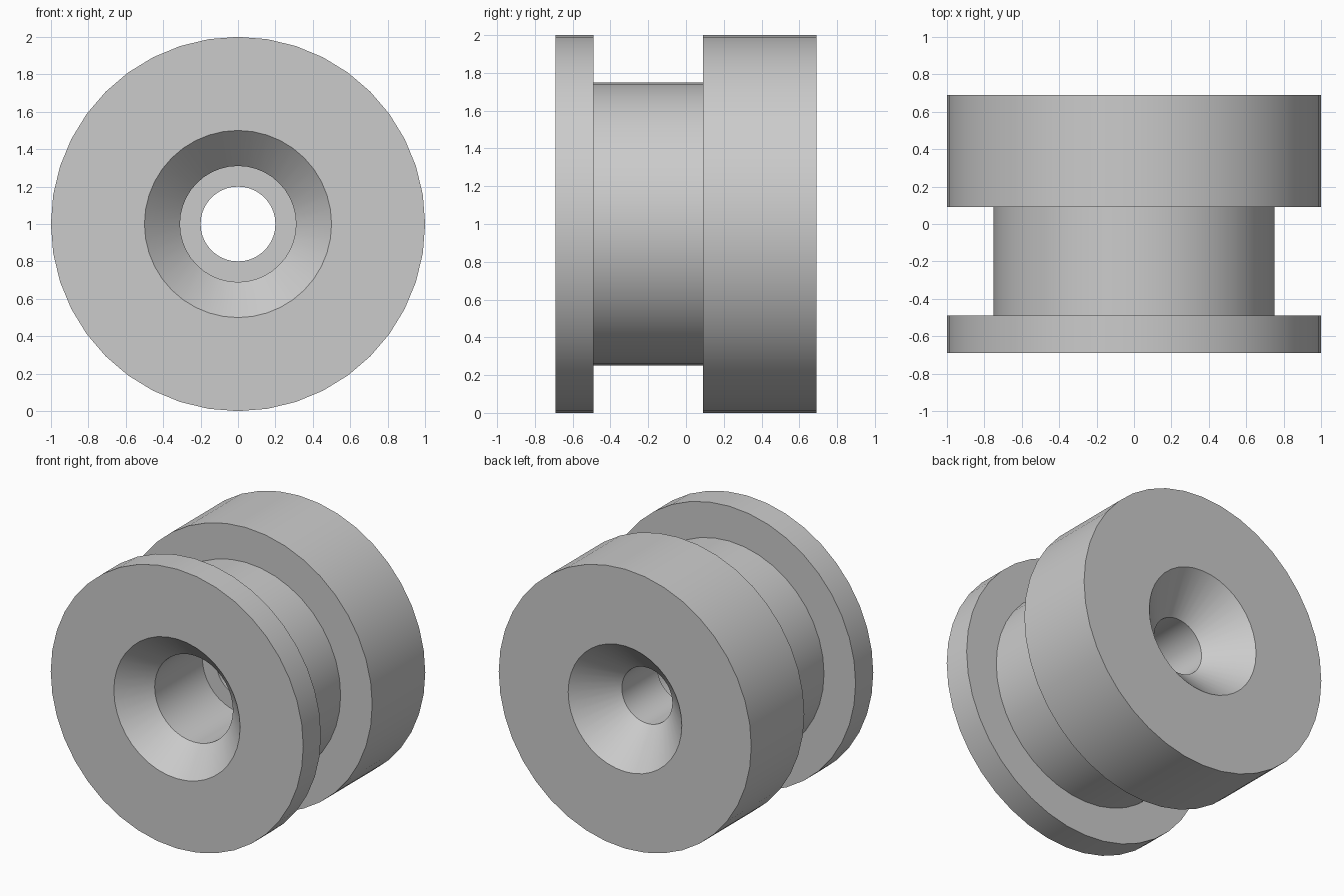
import bpy
import bmesh
from math import sin, cos, tau, radians

cube = bpy.data.objects.get("Cube")
if cube:
    bpy.data.objects.remove(cube, do_unlink=True)

SIDES = 40

# Plain grey material
grey = bpy.data.materials.new("light_grey")
grey.use_nodes = True
colour = (0.6, 0.6, 0.6, 1)
grey.diffuse_color = colour
grey.node_tree.nodes["Principled BSDF"].inputs["Base Color"].default_value = colour

# Closed profile as (radius, y): outside front to back, then the bore back to front
profile = [
    (1.0, -0.69), (1.0, -0.49),      # front flange
    (0.75, -0.49), (0.75, 0.09),     # groove
    (1.0, 0.09), (1.0, 0.69),        # rear drum
    (0.45, 0.69), (0.2, 0.44),       # rear countersink
    (0.2, 0.04), (0.31, 0.04),       # narrow hole and inner step
    (0.31, -0.5), (0.5, -0.69),      # wide bore and front countersink
]

# Sweep the profile around the y axis
bm = bmesh.new()
rings = []
for radius, y in profile:
    rings.append([bm.verts.new((radius * cos(tau * i / SIDES), y,
                                1 + radius * sin(tau * i / SIDES)))
                  for i in range(SIDES)])
for a, b in zip(rings, rings[1:] + rings[:1]):
    for i in range(SIDES):
        j = (i + 1) % SIDES
        bm.faces.new((a[i], a[j], b[j], b[i]))
bmesh.ops.recalc_face_normals(bm, faces=bm.faces)

mesh = bpy.data.meshes.new("grooved_bushing")
bm.to_mesh(mesh)
bm.free()
mesh.materials.append(grey)
bushing = bpy.data.objects.new("grooved_bushing", mesh)
bpy.context.collection.objects.link(bushing)

# Smooth round walls, sharp rims
bpy.ops.object.select_all(action="DESELECT")
bushing.select_set(True)
bpy.context.view_layer.objects.active = bushing
bpy.ops.object.shade_smooth_by_angle(angle=radians(30))
